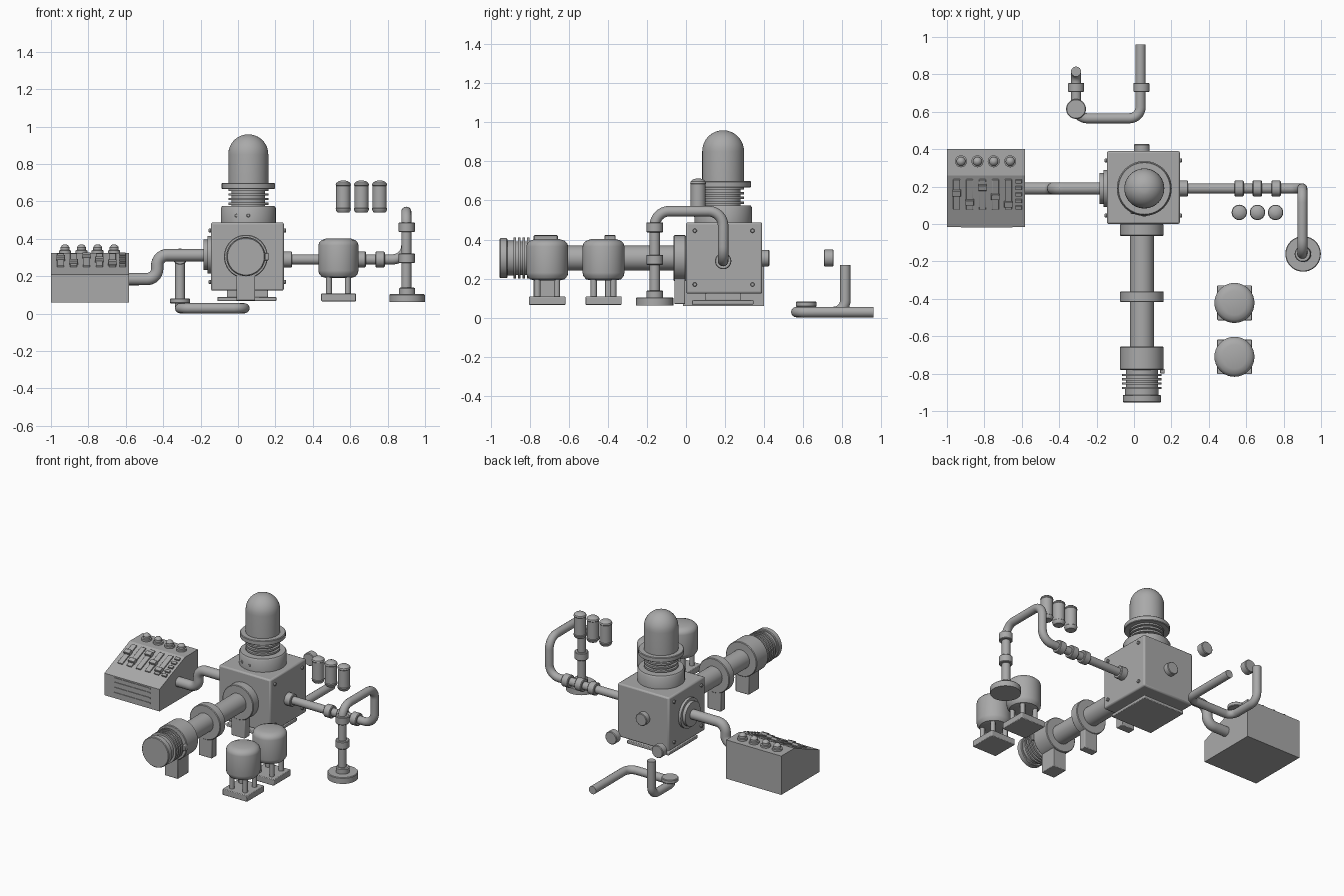
import bpy, bmesh, math
from mathutils import Vector

if "Cube" in bpy.data.objects:
    bpy.data.objects.remove(bpy.data.objects["Cube"])

AX = {'X': Vector((1, 0, 0)), 'Y': Vector((0, 1, 0)), '-Y': Vector((0, -1, 0)),
      '-X': Vector((-1, 0, 0)), 'Z': Vector((0, 0, 1))}


def finish(name, bm, bevel=0, smooth=True):
    bmesh.ops.remove_doubles(bm, verts=bm.verts, dist=1e-5)
    bmesh.ops.recalc_face_normals(bm, faces=bm.faces)
    me = bpy.data.meshes.new(name)
    bm.to_mesh(me)
    bm.free()
    ob = bpy.data.objects.new(name, me)
    bpy.context.collection.objects.link(ob)
    if bevel:
        m = ob.modifiers.new("bevel", 'BEVEL')
        m.width, m.segments = bevel, 2
    if smooth:
        shade(ob)
    return ob


def shade(ob):
    bpy.ops.object.select_all(action='DESELECT')
    ob.select_set(True)
    bpy.context.view_layer.objects.active = ob
    bpy.ops.object.shade_smooth_by_angle(angle=math.radians(35))


def lathe(name, profile, origin, axis='Z', n=40):
    """Revolve (radius, distance) points about an axis through origin; ends are closed."""
    pts = [(0, profile[0][1])] + list(profile) + [(0, profile[-1][1])]
    bm = bmesh.new()
    rings = [[bm.verts.new((r * math.cos(2 * math.pi * i / n), r * math.sin(2 * math.pi * i / n), h))
              for i in range(n)] for r, h in pts]
    for a, b in zip(rings, rings[1:]):
        for i in range(n):
            bm.faces.new((a[i], a[(i + 1) % n], b[(i + 1) % n], b[i]))
    bmesh.ops.dissolve_degenerate(bm, dist=1e-6, edges=bm.edges)
    q = Vector((0, 0, 1)).rotation_difference(AX[axis])
    ob = finish(name, bm)
    ob.data.transform(q.to_matrix().to_4x4())
    ob.location = origin
    return ob


def cyl(name, origin, r, length, axis='Z', c=0.004, n=32):
    return lathe(name, [(r - c, 0), (r, c), (r, length - c), (r - c, length)], origin, axis, n)


def box(name, lo, hi, bevel=0.004, tilt=0):
    lo, hi = Vector(lo), Vector(hi)
    bm = bmesh.new()
    bmesh.ops.create_cube(bm, size=1)
    bmesh.ops.scale(bm, vec=hi - lo, verts=bm.verts)
    ob = finish(name, bm, bevel)
    ob.location = (lo + hi) / 2
    ob.rotation_euler.x = tilt
    return ob


def pipe(name, corners, r, fillet):
    """Round tube following straight runs with filleted right-angle corners."""
    P = [Vector(p) for p in corners]
    path = [P[0]]
    for a, b, c in zip(P, P[1:], P[2:]):
        u, v = (a - b).normalized(), (c - b).normalized()
        cen = b + (u + v) * fillet
        for i in range(9):
            t = i / 8 * math.pi / 2
            path.append(cen - v * fillet * math.cos(t) - u * fillet * math.sin(t))
    path.append(P[-1])
    cu = bpy.data.curves.new(name, 'CURVE')
    cu.dimensions = '3D'
    cu.bevel_depth, cu.bevel_resolution, cu.use_fill_caps = r, 6, True
    sp = cu.splines.new('POLY')
    sp.points.add(len(path) - 1)
    for p, co in zip(sp.points, path):
        p.co = (*co, 1)
    ob = bpy.data.objects.new(name, cu)
    bpy.context.collection.objects.link(ob)
    bpy.ops.object.select_all(action='DESELECT')
    ob.select_set(True)
    bpy.context.view_layer.objects.active = ob
    bpy.ops.object.convert(target='MESH')
    shade(bpy.context.object)


def ribs(r_in, r_out, start, end, count):
    step = (end - start) / count
    out = []
    for i in range(count):
        h = start + i * step
        out += [(r_in, h), (r_in, h + step * .5), (r_out, h + step * .5), (r_out, h + step)]
    return out


# central chamber with stepped base and corner bolts
box("chamber", (-.145, 0, .123), (.245, .39, .488), .01)
box("chamber_pedestal", (-.06, .10, .088), (.16, .28, .125))
box("chamber_base", (-.11, .03, .068), (.205, .345, .09))
for ax, x in (('X', .243), ('-X', -.143)):
    for y in (.045, .34):
        for z in (.17, .445):
            cyl("side_bolt", (x, y, z), .011, .014, ax, .003, 12)

# domed vessel on top
lathe("dome_socket", [(.147, 0), (.147, .078), (.14, .088)], (.055, .19, .487), n=48)
lathe("dome_bellows", ribs(.09, .107, .57, .668, 4), (.055, .19, 0), n=48)
cyl("dome_flange", (.055, .19, .666), .142, .033, n=48)
dome = [(.107, .69), (.107, .85)] + [(.107 * math.cos(math.radians(a)), .852 + .107 * math.sin(math.radians(a)))
                                     for a in range(10, 90, 10)]
lathe("dome", dome, (.055, .19, 0), n=48)
for a in (-116, -90):
    d = Vector((math.cos(math.radians(a)), math.sin(math.radians(a)), 0))
    cyl("socket_bolt", Vector((.055, .19, .525)) + d * .147 + Vector((0, .006, 0)), .01, .01, '-Y', .003, 12)

# long front tube with collars, bellows and feet
T = (.042, 0, .305)
cyl("tube_root_flange", T, .117, .063, '-Y', n=48)
cyl("long_tube", T, .064, .70, '-Y')
cyl("tube_ring", (.042, -.36, .305), .117, .058, '-Y', n=48)
cyl("tube_end_collar", (.042, -.655, .305), .117, .125, '-Y', n=48)
lathe("tube_bellows", [(.086, .775)] + ribs(.086, .105, .79, .882, 4) + [(.09, .882), (.09, .916)], T, '-Y', 48)
cyl("tube_end_cap", (.042, -.914, .305), .102, .04, '-Y', n=48)
box("collar_tab", (.14, -.80, .285), (.163, -.775, .325))
for y0, y1 in ((-.06, -.005), (-.415, -.363), (-.78, -.665)):
    box("tube_foot", (-.008, y0, .07), (.092, y1, .215))

# rear and left ports
cyl("rear_port", (.042, .385, .305), .042, .042, 'Y')
lathe("left_port", [(.1, 0), (.1, .02), (.082, .02), (.082, .042)], (-.143, .19, .315), '-X')
pipe("left_pipe", [(-.15, .19, .313), (-.432, .19, .313), (-.432, .19, .185), (-.6, .19, .185)], .033, .055)

# control desk with sloped panel
bm = bmesh.new()
prof = [(-.015, .06), (-.015, .21), (.26, .325), (.40, .325), (.40, .06)]
bm.faces.new([bm.verts.new((-1, y, z)) for y, z in prof])
ext = bmesh.ops.extrude_face_region(bm, geom=bm.faces[:])
bmesh.ops.translate(bm, vec=(.417, 0, 0), verts=[v for v in ext['geom'] if isinstance(v, bmesh.types.BMVert)])
finish("control_desk", bm, smooth=False)
tilt = math.atan2(.115, .275)


def on_panel(name, x, y, w, length, h):
    z = .21 + (y + .015) * math.tan(tilt)
    box(name, (x - w / 2, y - length / 2, z - h), (x + w / 2, y + length / 2, z + h), .002, tilt)


for i, hy in enumerate((.17, .12, .20, .15, .11)):
    x = -.948 + i * .069
    on_panel("slider_track", x, .16, .037, .172, .008)
    on_panel("slider_handle", x, hy, .045, .03, .024)
for i in range(5):
    on_panel("button", -.617, .09 + i * .035, .034, .02, .012)
for x in (-.925, -.837, -.75, -.662):
    lathe("knob", [(.032, .32), (.032, .338), (.024, .34), (.024, .355), (.016, .366), (.006, .371)],
          (x, .335, 0), n=24)
for z in (.095, .13, .165, .195):
    box("front_slat", (-.925, -.019, z), (-.65, -.012, z + .006), 0)

# right-hand pipe run with couplings and standing foot
pipe("right_pipe", [(.24, .19, .29), (.9, .19, .29), (.9, .19, .545), (.9, -.16, .545), (.9, -.16, .08)], .027, .075)
cyl("right_port", (.24, .19, .29), .042, .05, 'X')
for x in (.537, .634, .735):
    cyl("pipe_coupling", (x, .19, .29), .042, .05, 'X')
for z in (.27, .436):
    cyl("pipe_coupling", (.902, -.16, z), .043, .052)
lathe("pipe_stand", [(.095, .062), (.095, .1), (.091, .104), (.043, .104), (.043, .135), (.036, .14)],
      (.904, -.16, 0), n=40)

# three small canisters
for x in (.563, .66, .757):
    lathe("canister", [(.03, .54), (.038, .55), (.041, .562), (.038, .566), (.038, .684), (.041, .688),
                       (.038, .698), (.025, .708), (.01, .712)], (x, .062, 0), n=28)

# two tanks on legs
for y in (-.422, -.71):
    lathe("tank", [(.06, .19), (.09, .197), (.104, .215), (.107, .23), (.107, .365), (.103, .38),
                   (.09, .393), (.065, .402)], (.537, y, 0), n=36)
    box("tank_base", (.445, y - .093, .066), (.63, y + .093, .108))
    for dx in (-.05, .05):
        for dy in (-.05, .05):
            cyl("tank_leg", (.537 + dx, y + dy, .1), .016, .1, n=12)

# loose floor pipe behind, with disc and two detached couplings
pipe("floor_pipe", [(.035, .96, .029), (.035, .565, .029), (-.31, .565, .029), (-.31, .815, .029),
                    (-.31, .815, .27)], .027, .06)
cyl("floor_disc", (-.31, .615, .055), .053, .027)
for x in (-.31, .04):
    cyl("spare_coupling", (x, .705, .305), .043, .05, 'Y')

# dark grey metal on every part
metal = bpy.data.materials.new("dark_grey_metal")
metal.diffuse_color = (.4, .4, .4, 1)
metal.use_nodes = True
metal.node_tree.nodes["Principled BSDF"].inputs["Base Color"].default_value = metal.diffuse_color
for ob in bpy.context.collection.objects:
    ob.data.materials.append(metal)
